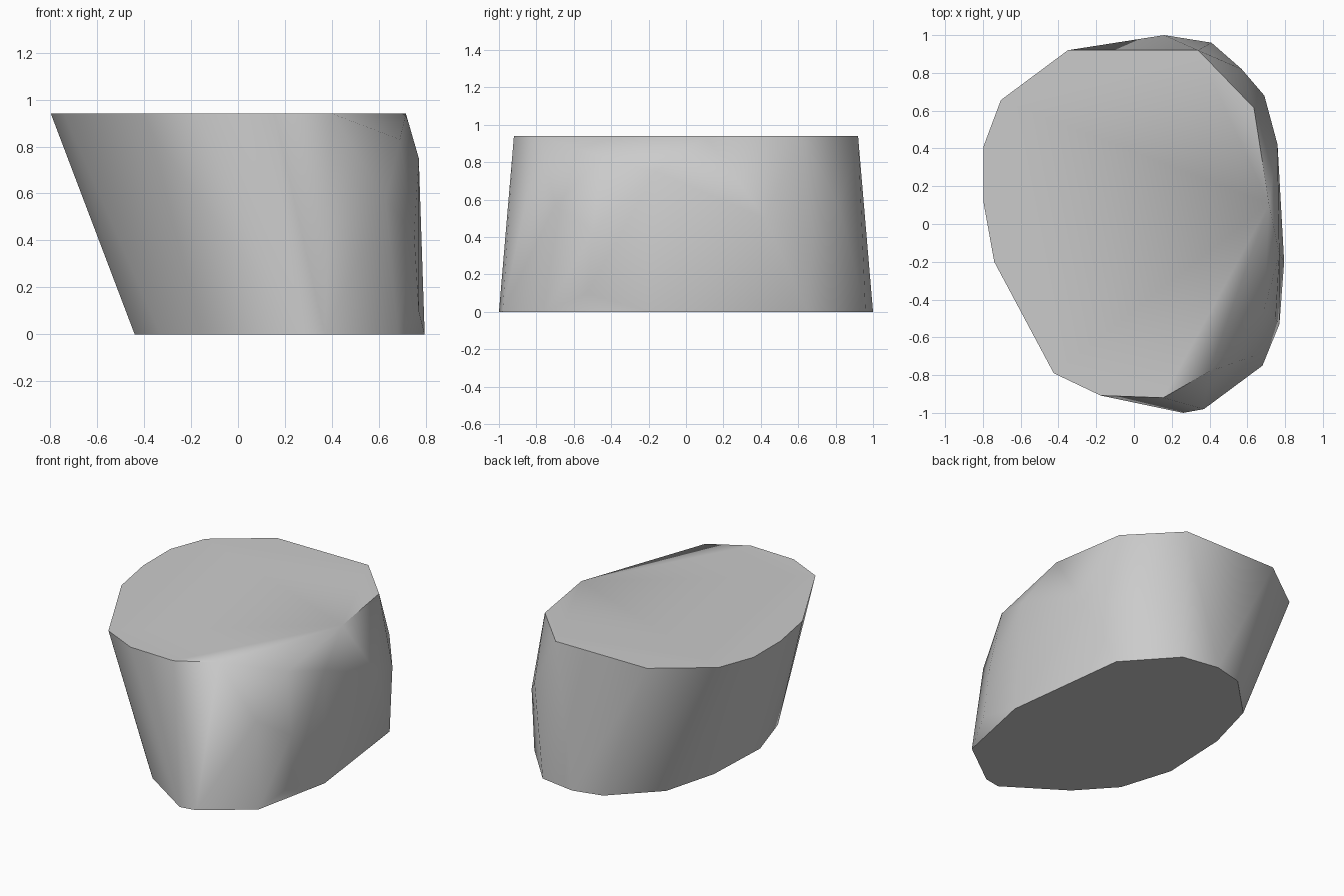
import bpy
import bmesh
import math

# Remove the default object
cube = bpy.data.objects.get("Cube")
if cube:
    bpy.data.objects.remove(cube, do_unlink=True)


def make_material(name, value):
    material = bpy.data.materials.new(name)
    colour = (value, value, value, 1.0)
    material.use_nodes = True
    material.diffuse_color = colour
    material.node_tree.nodes["Principled BSDF"].inputs["Base Color"].default_value = colour
    return material


def raise_profile(profile, height):
    return [(x, y, height) for x, y in profile]


# Flat top outline, shifted towards the right side
HEIGHT = 0.94
top_profile = [
    (-.35, .92), (.34, .92), (.635, .615), (.715, .106),
    (.40, -.78), (.155, -.92), (-.177, -.908), (-.425, -.79),
    (-.74, -.20), (-.797, .116), (-.797, .41), (-.705, .656),
]

# Flat base outline
base_profile = [
    (.68, -.75), (.795, -.20), (.69, .65), (.41, .96), (.16, 1),
    (-.04, .95), (-.32, .67), (-.42, .30), (-.44, -.17),
    (-.33, -.52), (-.12, -.75), (.26, -1), (.37, -.98),
]

# Corners of the bulging left wall
wall_corners = [
    (.77, -.53, .10), (.77, -.16, .75), (.75, -.50, .43),
    (.69, -.45, .83), (.63, -.70, .57), (.76, .42, .50),
    (.69, .68, .43), (.57, .82, .56),
]

# Wrap the outlines and wall corners in one convex skin
bm = bmesh.new()
points = raise_profile(top_profile, HEIGHT) + raise_profile(base_profile, 0.0) + wall_corners
for point in points:
    bm.verts.new(point)
bmesh.ops.convex_hull(bm, input=bm.verts[:], use_existing_faces=False)
loose = [v for v in bm.verts if not v.link_faces]
bmesh.ops.delete(bm, geom=loose, context='VERTS')

# Merge the triangles of the flat caps
bmesh.ops.dissolve_limit(bm, angle_limit=math.radians(0.5),
                         verts=bm.verts[:], edges=bm.edges[:])
bmesh.ops.recalc_face_normals(bm, faces=bm.faces[:])

mesh = bpy.data.meshes.new("slanted_block")
bm.to_mesh(mesh)
bm.free()
mesh.materials.append(make_material("plain_grey", 0.6))
block = bpy.data.objects.new("slanted_block", mesh)
bpy.context.collection.objects.link(block)

# Smooth wall with crisp rims
bpy.ops.object.select_all(action='DESELECT')
block.select_set(True)
bpy.context.view_layer.objects.active = block
bpy.ops.object.shade_smooth_by_angle(angle=math.radians(40))
